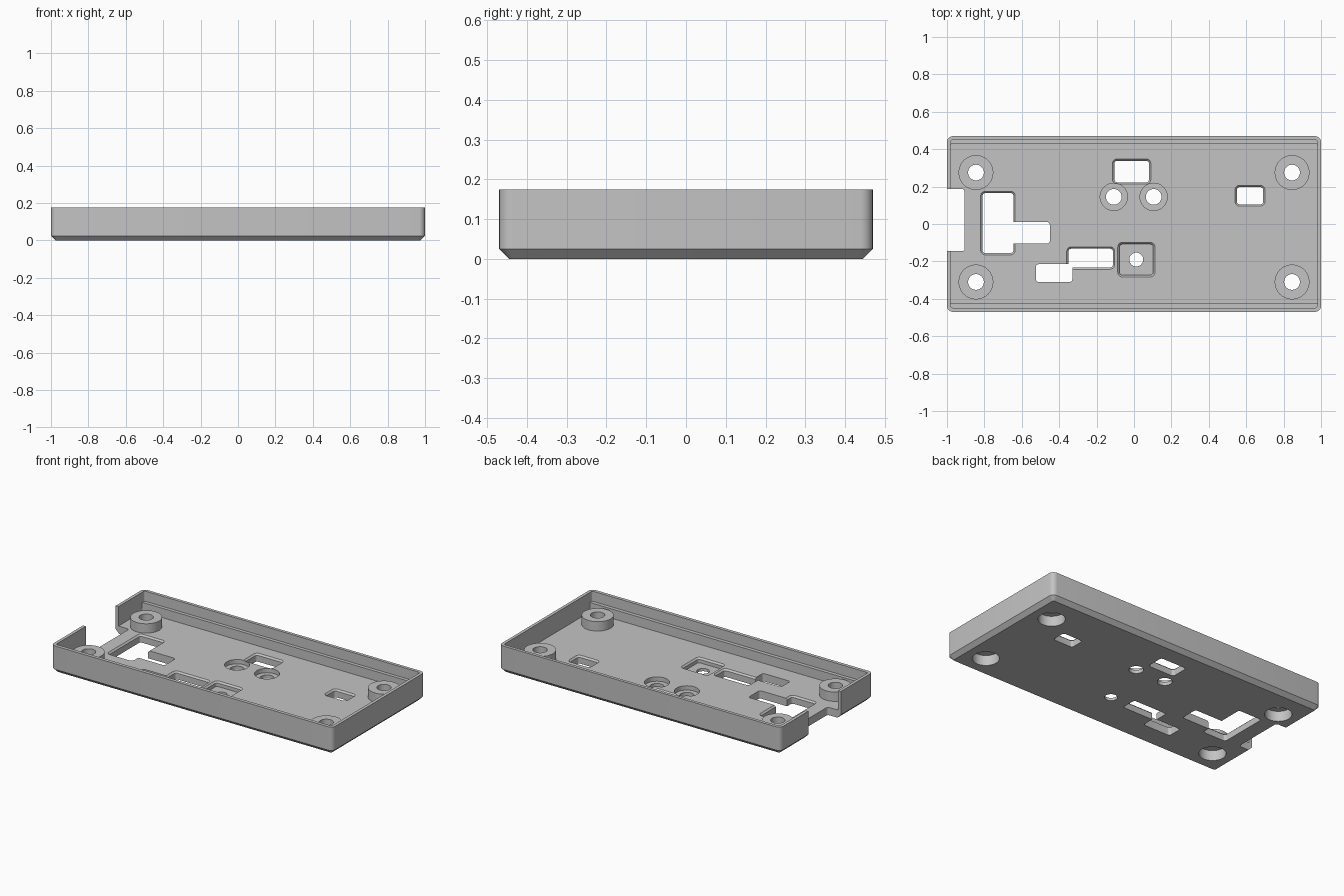
import bpy, bmesh, math

if "Cube" in bpy.data.objects:
    bpy.data.objects.remove(bpy.data.objects["Cube"])

grey = bpy.data.materials.new("plain grey")
grey.use_nodes = True
colour = (0.55, 0.55, 0.55, 1)
grey.diffuse_color = colour
grey.node_tree.nodes["Principled BSDF"].inputs["Base Color"].default_value = colour

FLOOR = 0.05    # top of the floor
SEAT = 0.11     # top of the posts and side ledges


def rounded_rect(x0, x1, y0, y1, r, steps=6):
    """Outline of a rounded rectangle, counter-clockwise."""
    centres = [(x1 - r, y1 - r), (x0 + r, y1 - r), (x0 + r, y0 + r), (x1 - r, y0 + r)]
    points = []
    for quarter, (cx, cy) in enumerate(centres):
        for i in range(steps + 1):
            a = (quarter + i / steps) * math.pi / 2
            points.append((cx + r * math.cos(a), cy + r * math.sin(a)))
    return points


def circle(x, y, r, sides=48):
    return [(x + r * math.cos(2 * math.pi * i / sides),
             y + r * math.sin(2 * math.pi * i / sides)) for i in range(sides)]


def loft(name, layers):
    """Solid skinned through (outline, z) layers from bottom to top."""
    bm = bmesh.new()
    rings = [[bm.verts.new((x, y, z)) for x, y in outline] for outline, z in layers]
    bm.faces.new(rings[0][::-1])
    bm.faces.new(rings[-1])
    for low, high in zip(rings, rings[1:]):
        n = len(low)
        for i in range(n):
            j = (i + 1) % n
            bm.faces.new((low[i], low[j], high[j], high[i]))
    mesh = bpy.data.meshes.new(name)
    bm.to_mesh(mesh)
    bm.free()
    mesh.materials.append(grey)
    ob = bpy.data.objects.new(name, mesh)
    bpy.context.collection.objects.link(ob)
    return ob


def combine(target, tool, operation):
    mod = target.modifiers.new("combine", 'BOOLEAN')
    mod.operation, mod.solver, mod.object = operation, 'EXACT', tool
    bpy.context.view_layer.objects.active = target
    bpy.ops.object.modifier_apply(modifier=mod.name)
    bpy.data.objects.remove(tool)


def cut(outline, z0, z1):
    combine(tray, loft("cutter", [(outline, z0), (outline, z1)]), 'DIFFERENCE')


def cut_bevelled(x0, x1, y0, y1, z0, r=0.025, b=0.01):
    """Opening with a small chamfer around its upper edge."""
    inner = rounded_rect(x0 + b, x1 - b, y0 + b, y1 - b, r - b)
    outer = rounded_rect(x0, x1, y0, y1, r)
    layers = [(inner, z0), (inner, FLOOR - b), (outer, FLOOR), (outer, FLOOR + 0.02)]
    combine(tray, loft("cutter", layers), 'DIFFERENCE')


# Outer shell with a chamfered underside
c = 0.025
base = rounded_rect(-1 + c, 1 - c, -0.47 + c, 0.47 - c, 0.01)
side = rounded_rect(-1, 1, -0.47, 0.47, 0.032)
tray = loft("tray", [(base, 0), (side, c), (side, 0.175)])

# Hollow: wide above the long side ledges, narrower below
cut(rounded_rect(-0.98, 0.98, -0.448, 0.45, 0.01), SEAT, 0.3)
cut(rounded_rect(-0.98, 0.98, -0.425, 0.428, 0.005), FLOOR, SEAT + 0.01)

# Corner posts with screw holes and wide recesses underneath
for x in (-0.845, 0.845):
    for y in (-0.31, 0.275):
        post = circle(x, y, 0.093)
        combine(tray, loft("post", [(post, 0.03), (post, SEAT)]), 'UNION')
        cut(circle(x, y, 0.078), -0.1, 0.065)
        cut(circle(x, y, 0.042), 0.04, 0.3)

# Sunken screw seats in the middle
for x in (-0.108, 0.105):
    cut(circle(x, 0.145, 0.073), 0.022, 0.08)
    cut(circle(x, 0.145, 0.042), -0.1, 0.08)

# Notch through the end wall and floor
cut(rounded_rect(-1.2, -0.905, -0.145, 0.187, 0.015), -0.1, 0.3)

# Bevelled floor openings
for x0, x1, y0, y1 in ((-0.82, -0.635, -0.165, 0.175), (-0.115, 0.09, 0.213, 0.348),
                       (0.54, 0.70, 0.095, 0.207), (-0.36, -0.103, -0.242, -0.122)):
    cut_bevelled(x0, x1, y0, y1, -0.1)

# Straight side slots joined to two of the openings
cut(rounded_rect(-0.70, -0.45, -0.105, 0.01, 0.015), -0.1, 0.08)
cut(rounded_rect(-0.525, -0.33, -0.31, -0.215, 0.015), -0.1, 0.08)

# Square pocket with a small round hole
cut_bevelled(-0.087, 0.112, -0.283, -0.098, 0.018)
cut(circle(0.012, -0.19, 0.037), -0.1, 0.08)

# Smooth round parts, keep edges crisp
bpy.ops.object.select_all(action='DESELECT')
tray.select_set(True)
bpy.context.view_layer.objects.active = tray
bpy.ops.object.shade_smooth_by_angle(angle=math.radians(30))
